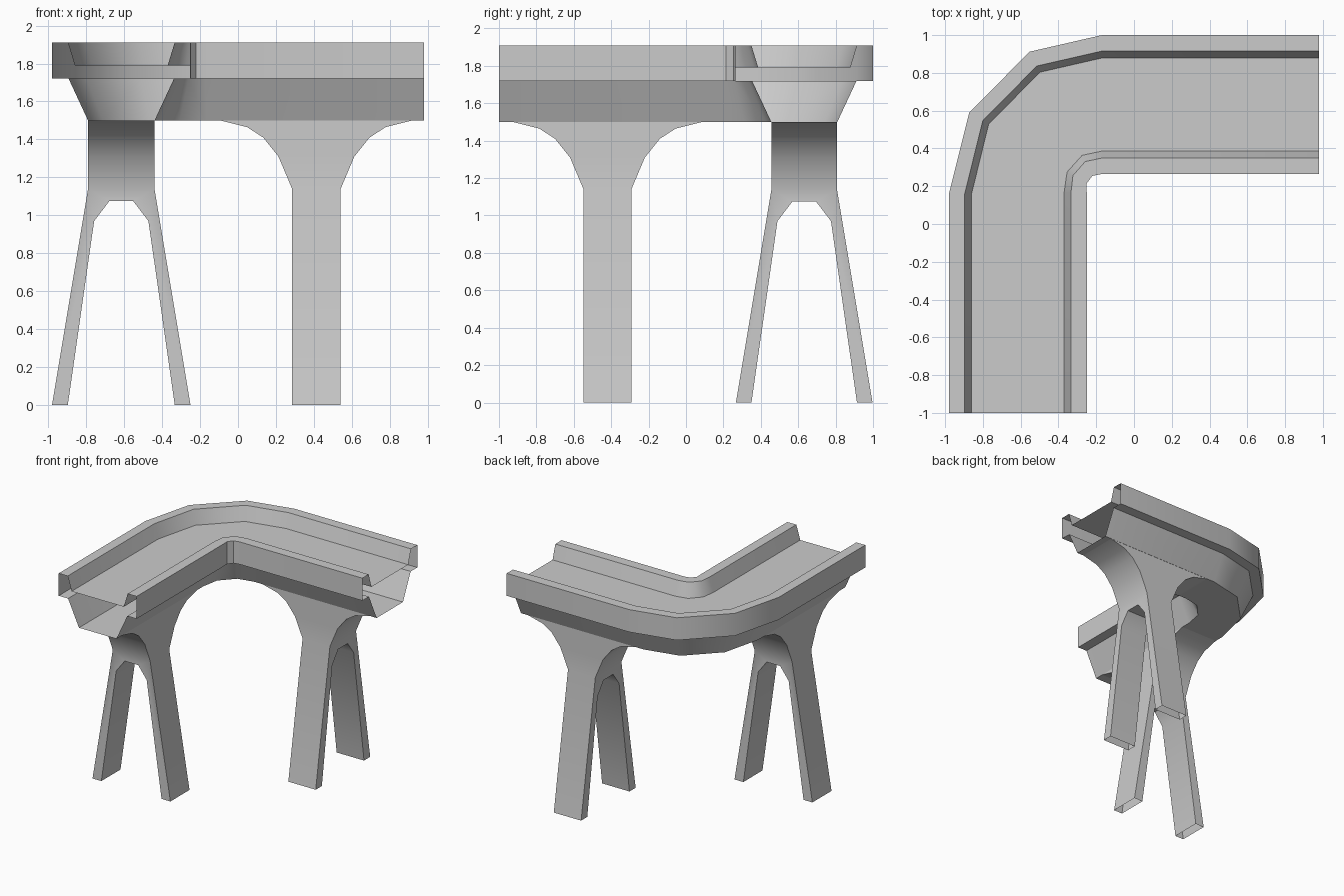
import bpy, bmesh, math

if "Cube" in bpy.data.objects:
    bpy.data.objects.remove(bpy.data.objects["Cube"])


def finish(bm, name):
    """Turn a bmesh into an object, smooth on soft bends only."""
    bmesh.ops.recalc_face_normals(bm, faces=bm.faces)
    mesh = bpy.data.meshes.new(name)
    bm.to_mesh(mesh)
    bm.free()
    obj = bpy.data.objects.new(name, mesh)
    bpy.context.collection.objects.link(obj)
    bpy.context.view_layer.objects.active = obj
    obj.select_set(True)
    bpy.ops.object.shade_smooth_by_angle(angle=math.radians(36))
    obj.select_set(False)
    return obj


# Channel: hollow open-ended section swept round the corner
# section points: (0 = outer edge .. 1 = inner edge, z)
SECTION = [(0, 1.91), (.115, 1.91), (.165, 1.79), (.835, 1.79), (.885, 1.91), (1, 1.91),
           (1, 1.72), (.88, 1.72), (.74, 1.5), (.26, 1.5), (.12, 1.72), (0, 1.72)]
# path stations: (outer point, inner point)
STATIONS = [((-.98, -1), (-.25, -1)),
            ((-.98, .16), (-.25, .165)),
            ((-.872, .59), (-.252, .213)),
            ((-.553, .912), (-.22, .255)),
            ((-.17, 1), (-.168, .265)),
            ((.98, 1), (.98, .265))]


def make_channel():
    bm = bmesh.new()
    rings = [[bm.verts.new((a[0] + (b[0] - a[0]) * t, a[1] + (b[1] - a[1]) * t, z))
              for t, z in SECTION] for a, b in STATIONS]
    n = len(SECTION)
    for r0, r1 in zip(rings, rings[1:]):
        for i in range(n):
            j = (i + 1) % n
            bm.faces.new((r0[i], r0[j], r1[j], r1[i]))
    return finish(bm, "channel")


# Support: splayed leg pair with a flared head, open at the feet
LEGS = [(-.365, 0), (-.175, 1.14), (.175, 1.14), (.365, 0), (.282, 0),
        (.143, .97), (.063, 1.075), (-.063, 1.075), (-.143, .97), (-.282, 0)]
FLARE = [(.128, 1.14), (.2, 1.31), (.28, 1.41), (.365, 1.465), (.505, 1.5)]


def make_support(name, location, angle):
    bm = bmesh.new()
    d = FLARE[0][0]
    front = [bm.verts.new((x, -d, z)) for x, z in LEGS]
    back = [bm.verts.new((x, d, z)) for x, z in LEGS]
    # leg end faces in pieces, so the shading stays even
    for s in (front, back):
        for ids in ((0, 1, 8, 9), (3, 2, 5, 4), (1, 7, 8), (2, 6, 5), (1, 2, 6, 7)):
            bm.faces.new([s[i] for i in ids])
    # leg outer sides and the arch between the legs
    for i in (0, 2, 4, 5, 6, 7, 8):
        bm.faces.new((front[i], front[i + 1], back[i + 1], back[i]))
    # flared head
    ring = [front[1], front[2], back[2], back[1]]
    for y, z in FLARE[1:]:
        new = [bm.verts.new((sx * .175, sy * y, z))
               for sx, sy in ((-1, -1), (1, -1), (1, 1), (-1, 1))]
        for i in range(4):
            j = (i + 1) % 4
            bm.faces.new((ring[i], ring[j], new[j], new[i]))
        ring = new
    obj = finish(bm, name)
    obj.location = location
    obj.rotation_euler.z = angle


make_channel()
make_support("front_support", (-.615, -.42, 0), 0)
make_support("back_support", (.413, .632, 0), math.pi / 2)
